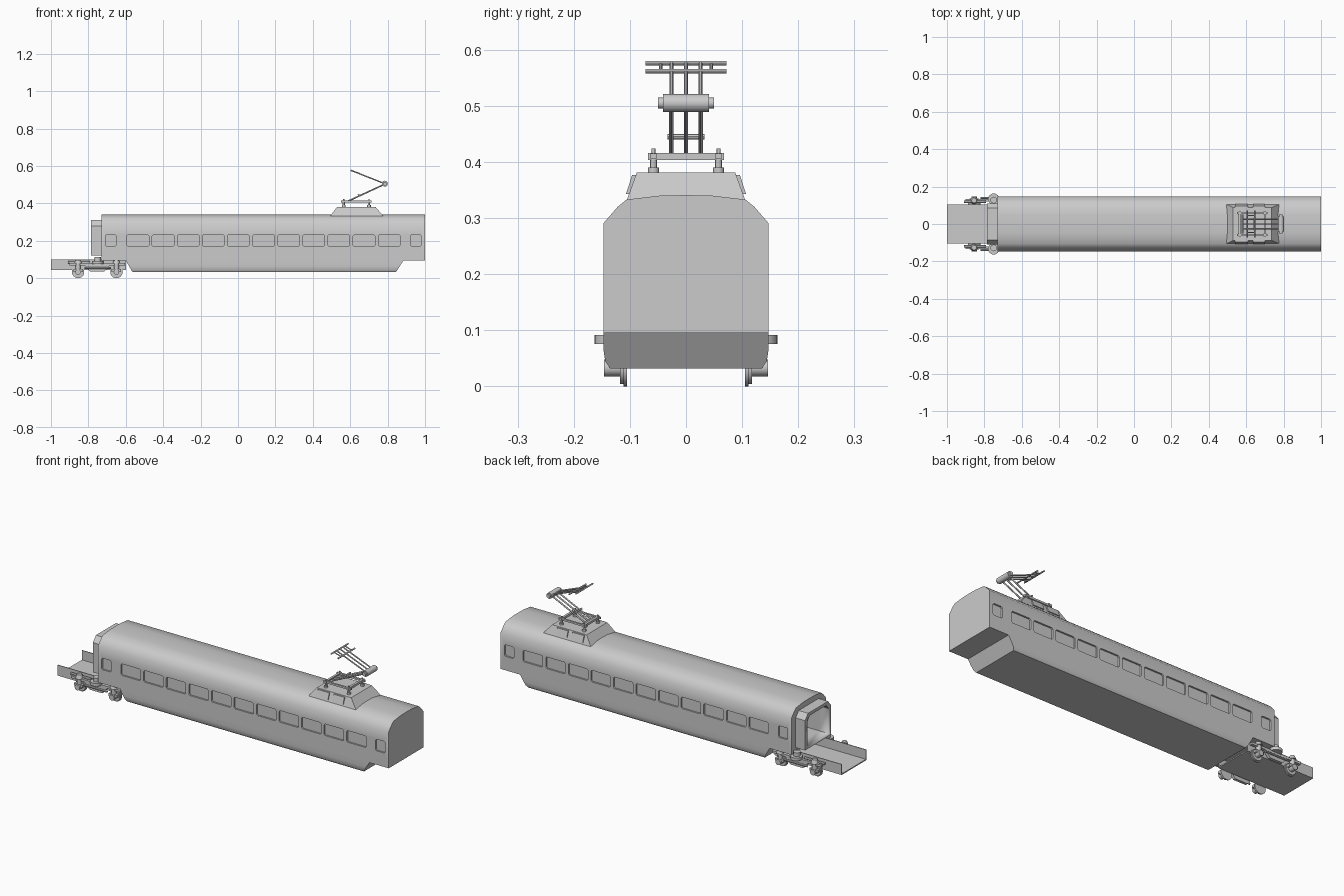
import bpy, bmesh, math
from mathutils import Vector

cube = bpy.data.objects.get("Cube")
if cube:
    bpy.data.objects.remove(cube)

grey = bpy.data.materials.new("plain grey")
grey.use_nodes = True
colour = (0.6, 0.6, 0.6, 1)
grey.diffuse_color = colour
grey.node_tree.nodes["Principled BSDF"].inputs["Base Color"].default_value = colour


def prism(bm, pts, axis, a, b):
    """Extrude a 2D outline along an axis from a to b."""
    place = {"x": lambda u, v, t: (t, u, v),
             "y": lambda u, v, t: (u, t, v),
             "z": lambda u, v, t: (u, v, t)}[axis]
    ends = [[bm.verts.new(place(u, v, t)) for u, v in pts] for t in (a, b)]
    n = len(pts)
    for ring in ends:
        bm.faces.new(ring)
    for i in range(n):
        j = (i + 1) % n
        bm.faces.new((ends[0][i], ends[0][j], ends[1][j], ends[1][i]))


def box(bm, x0, x1, y0, y1, z0, z1):
    prism(bm, [(x0, y0), (x1, y0), (x1, y1), (x0, y1)], "z", z0, z1)


def rod(bm, p, q, r, n=12, r2=None):
    p, q = Vector(p), Vector(q)
    d = q - p
    m = d.to_track_quat("Z", "Y").to_matrix().to_4x4()
    m.translation = (p + q) / 2
    bmesh.ops.create_cone(bm, cap_ends=True, segments=n, radius1=r,
                          radius2=r if r2 is None else r2, depth=d.length, matrix=m)


def finish(name, bm, angle=30):
    bmesh.ops.recalc_face_normals(bm, faces=bm.faces)
    me = bpy.data.meshes.new(name)
    bm.to_mesh(me)
    bm.free()
    ob = bpy.data.objects.new(name, me)
    bpy.context.collection.objects.link(ob)
    me.materials.append(grey)
    smooth(ob, angle)
    return ob


def activate(ob):
    bpy.ops.object.select_all(action="DESELECT")
    ob.select_set(True)
    bpy.context.view_layer.objects.active = ob


def smooth(ob, angle):
    activate(ob)
    bpy.ops.object.shade_smooth_by_angle(angle=math.radians(angle))


def cut(ob, bm):
    """Subtract a temporary solid from an object."""
    cutter = finish("cutter", bm)
    cutter.hide_render = True
    activate(ob)
    mod = ob.modifiers.new("cut", "BOOLEAN")
    mod.operation, mod.solver, mod.object = "DIFFERENCE", "EXACT", cutter
    bpy.ops.object.modifier_apply(modifier=mod.name)
    bpy.data.objects.remove(cutter)


def mirrored(half):
    return half + [(-y, z) for y, z in reversed(half) if y > 0]


# Car body: constant section along x
bm = bmesh.new()
section = mirrored([(0.135, 0.032), (0.144, 0.045), (0.147, 0.065), (0.147, 0.291),
                    (0.122, 0.32), (0.106, 0.333), (0.047, 0.34), (0, 0.341)])
prism(bm, section, "x", -0.73, 1.0)
body = finish("car_body", bm, 45)

# Raised underside at both ends
bm = bmesh.new()
for tip, slope, end in ((0.84, 0.885, 1.1), (-0.56, -0.6, -0.8)):
    prism(bm, [(tip, 0.025), (slope, 0.095), (end, 0.095), (end, 0.025)], "y", -0.3, 0.3)
cut(body, bm)

# Recessed windows with clipped corners
bm = bmesh.new()
windows = [(-0.535 + 0.1343 * i, 0.058) for i in range(11)] + [(-0.68, 0.028), (0.95, 0.028)]
for x, w in windows:
    c = 0.006
    outline = []
    for sx, sz in ((1, 1), (-1, 1), (-1, -1), (1, -1)):
        pair = [(x + sx * w, 0.201 + sz * (0.031 - c)), (x + sx * (w - c), 0.201 + sz * 0.031)]
        outline += pair if sx * sz > 0 else pair[::-1]
    for s in (-1, 1):
        prism(bm, outline, "y", s * 0.138, s * 0.17)
cut(body, bm)

# End gangway with an open doorway reaching into the body
bm = bmesh.new()
prism(bm, mirrored([(0.11, 0.12), (0.11, 0.28), (0.085, 0.31)]), "x", -0.786, -0.73)
gangway = finish("gangway", bm)
for part in (body, gangway):
    bm = bmesh.new()
    prism(bm, mirrored([(0.088, 0.135), (0.088, 0.27), (0.07, 0.293)]), "x", -0.85, -0.66)
    cut(part, bm)
smooth(body, 45)

# Channel-shaped bogie deck
bm = bmesh.new()
prism(bm, [(-0.105, 0.1), (-0.105, 0.043), (0.105, 0.043), (0.105, 0.1),
           (0.101, 0.1), (0.101, 0.049), (-0.101, 0.049), (-0.101, 0.1)], "x", -1.0, -0.6)
finish("bogie_deck", bm)

# Running gear on each side
for side, s in (("left", 1), ("right", -1)):
    wheels, frame = bmesh.new(), bmesh.new()
    for x in (-0.855, -0.65):
        rod(wheels, (x, s * 0.105, 0.033), (x, s * 0.111, 0.033), 0.033, 24)
        rod(wheels, (x, s * 0.111, 0.033), (x, s * 0.118, 0.033), 0.029, 24)
        rod(frame, (x, s * 0.116, 0.033), (x, s * 0.146, 0.033), 0.015, 16)
        box(frame, x - 0.025, x + 0.025, s * 0.119, s * 0.137, 0.034, 0.048)
        rod(frame, (x, s * 0.126, 0.046), (x, s * 0.126, 0.078), 0.013, 16)
        rod(frame, (x, s * 0.126, 0.078), (x, s * 0.126, 0.098), 0.02, 16, 0.013)
    # Side beam, drop centre and end rods
    prism(frame, [(-0.9, 0.068), (-0.82, 0.068), (-0.79, 0.035), (-0.715, 0.035),
                  (-0.685, 0.068), (-0.605, 0.068), (-0.605, 0.08), (-0.9, 0.08)],
          "y", s * 0.119, s * 0.134)
    rod(frame, (-0.91, s * 0.119, 0.085), (-0.79, s * 0.119, 0.085), 0.006)
    rod(frame, (-0.82, s * 0.14, 0.055), (-0.68, s * 0.14, 0.055), 0.005)
    # Air spring between bogie and body
    rod(frame, (-0.75, s * 0.133, 0.076), (-0.75, s * 0.133, 0.092), 0.03, 24)
    rod(frame, (-0.75, s * 0.128, 0.09), (-0.75, s * 0.128, 0.112), 0.018, 16)
    finish(side + "_wheels", wheels)
    finish(side + "_bogie_frame", frame)

# Roof fairing under the current collector
bm = bmesh.new()
box(bm, 0.49, 0.78, -0.107, 0.107, 0.328, 0.381)
for v in bm.verts:
    if v.co.z > 0.35:
        v.co.x = 0.53 if v.co.x < 0.6 else 0.735
        v.co.y *= 0.82
finish("roof_fairing", bm)
bm = bmesh.new()
for s in (-1, 1):
    for x0, x1 in ((0.54, 0.61), (0.635, 0.7)):
        prism(bm, [(s * 0.1, 0.343), (s * 0.107, 0.343), (s * 0.096, 0.377), (s * 0.089, 0.377)],
              "x", x0, x1)
finish("fairing_side_panels", bm)

# Insulators and base frame
bm = bmesh.new()
for x in (0.565, 0.7):
    for y in (-0.058, 0.058):
        rod(bm, (x, y, 0.38), (x, y, 0.39), 0.01, 16)
        rod(bm, (x, y, 0.39), (x, y, 0.405), 0.006)
        rod(bm, (x, y, 0.404), (x, y, 0.424), 0.0035)
finish("insulators", bm)
bm = bmesh.new()
for x in (0.565, 0.7):
    box(bm, x - 0.006, x + 0.006, -0.068, 0.068, 0.404, 0.416)
for y in (-0.058, 0.058):
    box(bm, 0.55, 0.715, y - 0.005, y + 0.005, 0.405, 0.415)
finish("collector_base_frame", bm)

# Folding arms with knee and cross bars
bm = bmesh.new()
for y in (-0.026, 0, 0.026):
    rod(bm, (0.58, y, 0.408), (0.785, y, 0.503), 0.004)
    rod(bm, (0.785, y, 0.505), (0.605, y, 0.576), 0.0035)
rod(bm, (0.645, -0.033, 0.445), (0.645, 0.033, 0.445), 0.005)
rod(bm, (0.58, -0.05, 0.41), (0.58, 0.05, 0.41), 0.006)
finish("collector_arms", bm)
bm = bmesh.new()
rod(bm, (0.785, -0.041, 0.505), (0.785, 0.041, 0.505), 0.016, 20)
rod(bm, (0.785, -0.05, 0.505), (0.785, 0.05, 0.505), 0.01, 16)
finish("collector_knee", bm)

# Contact strips
bm = bmesh.new()
for x, z in ((0.605, 0.576), (0.645, 0.562)):
    rod(bm, (x, -0.072, z), (x, 0.072, z), 0.004)
for y in (-0.045, 0.045):
    rod(bm, (0.605, y, 0.574), (0.645, y, 0.562), 0.003)
finish("contact_strips", bm)
